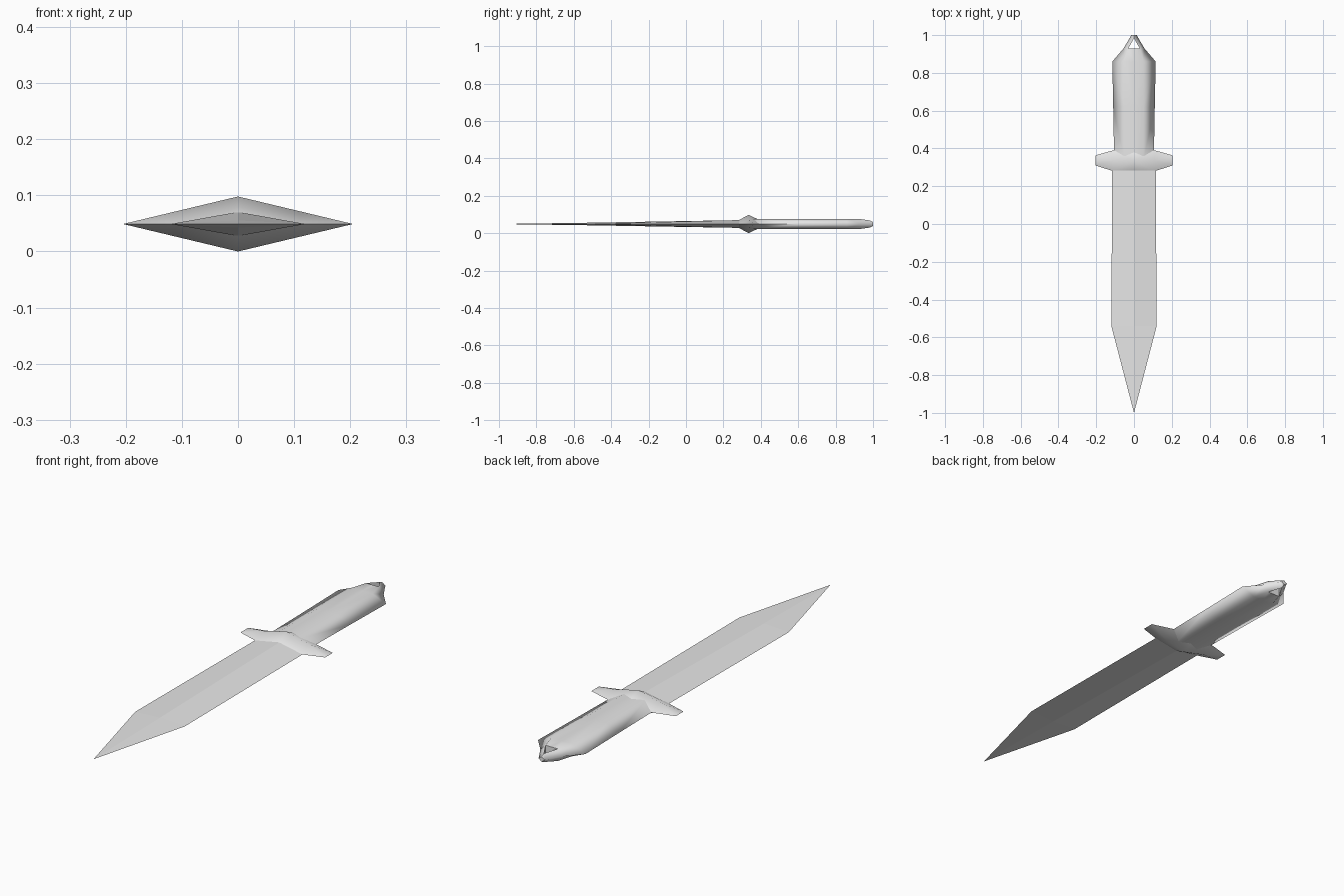
import bpy, bmesh, math

if "Cube" in bpy.data.objects:
    bpy.data.objects.remove(bpy.data.objects["Cube"], do_unlink=True)

MID = 0.049  # height of the dagger's symmetry plane

steel = bpy.data.materials.new("grey_steel")
steel.use_nodes = True
steel.diffuse_color = (0.8, 0.8, 0.8, 1)
steel.node_tree.nodes["Principled BSDF"].inputs["Base Color"].default_value = (0.8, 0.8, 0.8, 1)


def quarter_part(name, faces, smooth=False, sharp_until=9.0):
    """Build one quarter (x >= 0, z >= 0) from faces of points, mirror it in X and Z.
    The side edge stays sharp up to y = sharp_until."""
    bm = bmesh.new()
    points = {}
    for face in faces:
        for p in face:
            if p not in points:
                points[p] = bm.verts.new(p)
        bm.faces.new([points[p] for p in face])
    for axis in "XZ":
        geom = bm.verts[:] + bm.edges[:] + bm.faces[:]
        bmesh.ops.mirror(bm, geom=geom, axis=axis, merge_dist=0.0005)
    bmesh.ops.remove_doubles(bm, verts=bm.verts[:], dist=0.0001)
    bmesh.ops.recalc_face_normals(bm, faces=bm.faces[:])
    for f in bm.faces:
        f.smooth = smooth
    for e in bm.edges:
        if all(abs(v.co.z) < 1e-5 for v in e.verts):
            e.smooth = max(v.co.y for v in e.verts) > sharp_until
        else:
            e.smooth = e.calc_face_angle(0) < math.radians(65)
    mesh = bpy.data.meshes.new(name)
    bm.to_mesh(mesh)
    bm.free()
    mesh.materials.append(steel)
    obj = bpy.data.objects.new(name, mesh)
    obj.location.z = MID
    bpy.context.collection.objects.link(obj)
    return obj


# Blade: diamond section, thinning towards the point
root_mid, root_edge = (0, 0.33, 0.0215), (0.115, 0.33, 0)
bend_mid, bend_edge = (0, -0.54, 0.0065), (0.12, -0.54, 0)
quarter_part("blade", [
    (root_mid, bend_mid, bend_edge, root_edge),
    (bend_mid, (0, -1, 0), bend_edge),
    (root_mid, root_edge, (0, 0.33, 0)),
])

# Crossguard: ridged bar tapering to thin ends
peak, ridge, end = (0, 0.335, 0.049), (0.11, 0.335, 0.0227), (0.205, 0.335, 0)
guard = []
for y_mid, y_in, y_out, z in ((0.283, 0.28, 0.31, 0.021), (0.383, 0.39, 0.363, 0.026)):
    mid, inner, outer = (0, y_mid, z), (0.11, y_in, 0), (0.205, y_out, 0)
    guard += [(peak, ridge, inner, mid), (ridge, end, outer, inner),
              (mid, inner, (0, y_mid, 0))]
quarter_part("crossguard", guard, smooth=True)

# Handle: flat-topped six-sided section, narrowing to an eyelet at the pommel
# each station: y, half width of flat top, half thickness, half width at side edge
stations = [(0.34, 0.05, 0.0275, 0.105), (0.62, 0.05, 0.0275, 0.110),
            (0.86, 0.05, 0.0275, 0.115), (0.93, 0.03, 0.0265, 0.055),
            (0.983, 0, 0.019, 0.024), (1.0, 0, 0.011, 0.015)]
HOLE = 3  # the eyelet starts at this station
handle = []
for i, (a, b) in enumerate(zip(stations, stations[1:])):
    (ya, fa, za, ea), (yb, fb, zb, eb) = a, b
    handle.append(((fa, ya, za), (fb, yb, zb), (eb, yb, 0), (ea, ya, 0)))
    if i < HOLE:
        handle.append(((0, ya, za), (0, yb, zb), (fb, yb, zb), (fa, ya, za)))
    if i == HOLE:  # eyelet walls
        handle.append(((fa, ya, za), (fb, yb, zb), (fb, yb, 0), (fa, ya, 0)))
        handle.append(((0, ya, za), (fa, ya, za), (fa, ya, 0), (0, ya, 0)))
y, f, z, e = stations[0]
handle.append(((0, y, z), (f, y, z), (e, y, 0), (0, y, 0)))
y, f, z, e = stations[-1]
handle.append(((0, y, z), (e, y, 0), (0, y, 0)))
quarter_part("handle", handle, smooth=True, sharp_until=0.63)
